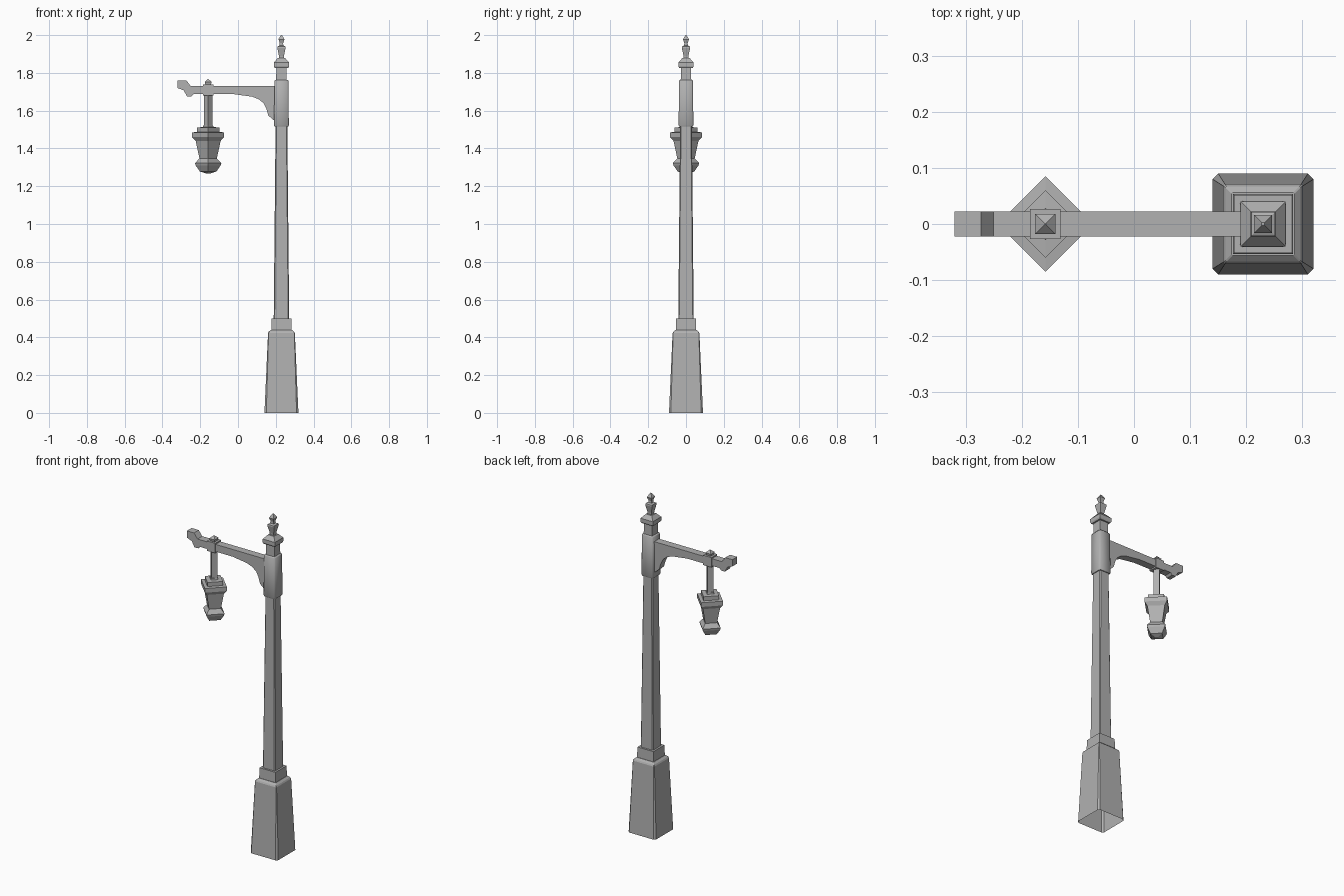
import bpy, bmesh, math

if "Cube" in bpy.data.objects:
    bpy.data.objects.remove(bpy.data.objects["Cube"])

# Dark grey painted metal for every part
metal = bpy.data.materials.new("dark_metal")
metal.diffuse_color = (0.44, 0.44, 0.44, 1)
metal.use_nodes = True
metal.node_tree.nodes["Principled BSDF"].inputs["Base Color"].default_value = metal.diffuse_color


def make_object(name, bm):
    bmesh.ops.recalc_face_normals(bm, faces=bm.faces)
    mesh = bpy.data.meshes.new(name)
    bm.to_mesh(mesh)
    bm.free()
    mesh.materials.append(metal)
    obj = bpy.data.objects.new(name, mesh)
    bpy.context.collection.objects.link(obj)
    return obj


def outline(half, cut, diamond):
    if diamond:
        return [(half, 0), (0, half), (-half, 0), (0, -half)]
    if cut == 0:
        return [(half, -half), (half, half), (-half, half), (-half, -half)]
    k = half - cut
    return [(half, -k), (half, k), (k, half), (-k, half),
            (-half, k), (-half, -k), (-k, -half), (k, -half)]


def loft(name, x, rows, cut=0, diamond=False, bottom=True):
    """Stack square or diamond rings; rows are (height, half width, optional corner cut)."""
    bm = bmesh.new()
    rings = []
    for z, half, *own_cut in rows:
        pts = outline(half, own_cut[0] if own_cut else cut, diamond)
        rings.append([bm.verts.new((x + px, py, z)) for px, py in pts])
    n = len(rings[0])
    for a, b in zip(rings, rings[1:]):
        for i in range(n):
            j = (i + 1) % n
            bm.faces.new((a[i], a[j], b[j], b[i]))
    bm.faces.new(rings[-1])
    if bottom:
        bm.faces.new(rings[0])
    return make_object(name, bm)


POST_X, LAMP_X = 0.23, -0.158

# Post: open-bottomed plinth, collar, tapered shaft, sleeve and neck
loft("plinth", POST_X, [(0, 0.09, 0.01), (0.422, 0.071, 0.003), (0.43, 0.067, 0.002),
                        (0.44, 0.056, 0.002)], bottom=False)
loft("shaft_collar", POST_X, [(0.43, 0.054), (0.50, 0.052)])
loft("shaft", POST_X, [(0.49, 0.041), (1.53, 0.031)], cut=0.005)
sleeve = loft("arm_sleeve", POST_X, [(1.515, 0.036), (1.522, 0.039), (1.757, 0.037),
                                     (1.762, 0.034)], cut=0.006)
loft("post_neck", POST_X, [(1.75, 0.028), (1.84, 0.027)])

# Soften the rounded corners of the sleeve
bpy.context.view_layer.objects.active = sleeve
sleeve.select_set(True)
bpy.ops.object.shade_smooth_by_angle(angle=math.radians(50))

# Cap and finial
loft("post_cap", POST_X, [(1.826, 0.036), (1.834, 0.040), (1.855, 0.040), (1.878, 0.020)])
loft("finial", POST_X, [(1.87, 0.012), (1.89, 0.013), (1.932, 0.022), (1.94, 0.021),
                        (1.945, 0.010), (1.957, 0.009), (1.978, 0.016), (2.0, 0.003)])

# Arm with curved bracket and stepped tip, extruded across y
profile = [(-0.32, 1.76), (-0.273, 1.76), (-0.25, 1.73), (0.21, 1.73), (0.21, 1.55),
           (0.188, 1.55), (0.160, 1.575), (0.150, 1.61), (0.135, 1.64), (0.11, 1.66),
           (0.075, 1.674), (-0.02, 1.687), (-0.235, 1.688), (-0.246, 1.676),
           (-0.27, 1.676), (-0.288, 1.708), (-0.32, 1.72)]
bm = bmesh.new()
face = bm.faces.new([bm.verts.new((x, -0.0223, z)) for x, z in profile])
moved = bmesh.ops.extrude_face_region(bm, geom=[face])["geom"]
bmesh.ops.translate(bm, vec=(0, 0.0446, 0),
                    verts=[v for v in moved if isinstance(v, bmesh.types.BMVert)])
# Keep the starting face so the arm is closed on both sides
if not face.is_valid:
    bmesh.ops.holes_fill(bm, edges=bm.edges)
make_object("arm", bm)

# Hanger: collar round the arm, pointed nut and rod
loft("hanger_collar", LAMP_X, [(1.68, 0.027), (1.738, 0.027)])
loft("hanger_nut", LAMP_X, [(1.73, 0.013), (1.752, 0.018), (1.768, 0.001)])
loft("hanger_rod", LAMP_X, [(1.51, 0.022), (1.69, 0.022)], diamond=True)

# Lantern: one diamond-plan profile from bottom to crown
loft("lantern", LAMP_X, [(1.268, 0.012), (1.278, 0.044), (1.31, 0.066), (1.322, 0.070),
                         (1.347, 0.046), (1.44, 0.066), (1.46, 0.085), (1.485, 0.085),
                         (1.487, 0.060), (1.511, 0.060), (1.513, 0.028), (1.522, 0.026)],
     diamond=True)
